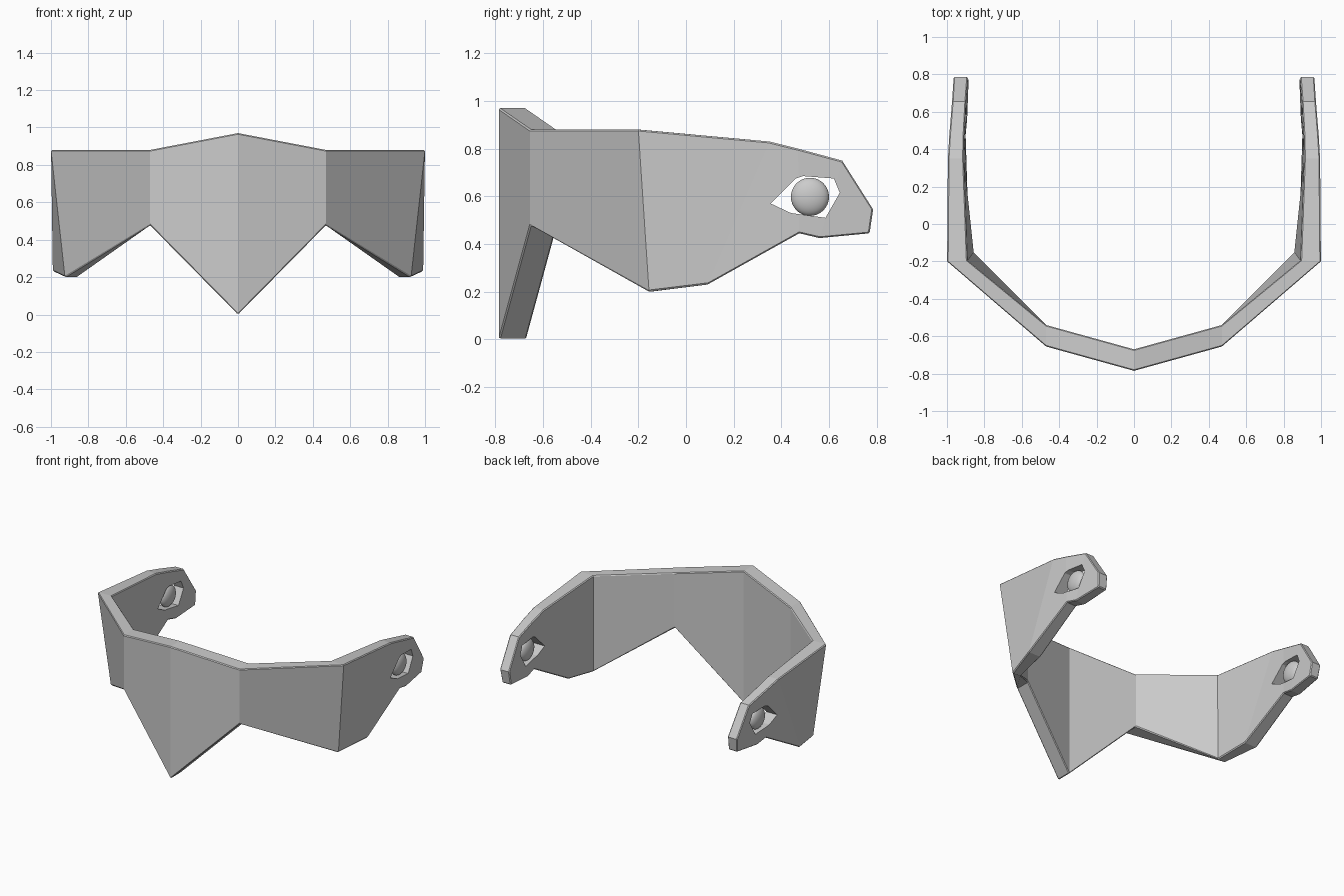
import bpy, bmesh

if "Cube" in bpy.data.objects:
    bpy.data.objects.remove(bpy.data.objects["Cube"])

# Half of the band, from centre front to ear tip: four matching edge chains
outer_top = [(0, -.785, .97), (.47, -.655, .88), (1, -.2, .88), (.995, .35, .83),
             (.988, .47, .80), (.973, .655, .75), (.965, .785, .545)]
outer_low = [(0, -.785, 0), (.47, -.655, .477), (.925, -.155, .2), (.99, .09, .23),
             (.985, .475, .445), (.975, .56, .425), (.955, .77, .445)]
inner_top = [(0, -.67, .97), (.47, -.54, .88), (.89, -.195, .88), (.91, .35, .83),
             (.908, .47, .80), (.898, .655, .75), (.888, .785, .545)]
inner_low = [(0, -.67, 0), (.47, -.54, .477), (.857, -.15, .2), (.888, .09, .23),
             (.9, .475, .445), (.892, .56, .425), (.884, .77, .445)]


def finish(name, bm):
    bmesh.ops.recalc_face_normals(bm, faces=bm.faces)
    me = bpy.data.meshes.new(name)
    bm.to_mesh(me)
    bm.free()
    ob = bpy.data.objects.new(name, me)
    bpy.context.collection.objects.link(ob)
    return ob


# Face band: a four-sided section swept along the chains, both halves
bm = bmesh.new()
for side in (-1, 1):
    rings = [[bm.verts.new((side * x, y, z)) for x, y, z in section]
             for section in zip(outer_top, outer_low, inner_low, inner_top)]
    for a, b in zip(rings, rings[1:]):
        for i in range(4):
            j = (i + 1) % 4
            bm.faces.new((a[i], a[j], b[j], b[i]))
    bm.faces.new(rings[-1])
bmesh.ops.remove_doubles(bm, verts=bm.verts, dist=.0001)
band = finish("face_band", bm)

# Narrow chamfer along the rims only
bev = band.modifiers.new("rim_chamfer", 'BEVEL')
bev.width = .006
bev.segments = 1
bev.limit_method = 'ANGLE'
bev.angle_limit = 1.1

# Pivot windows: one prism through both ears
window = [(.355, .57), (.46, .675), (.49, .685), (.62, .675),
          (.645, .615), (.585, .51), (.44, .53)]
bm = bmesh.new()
ends = [[bm.verts.new((x, y, z)) for y, z in window] for x in (-1.3, 1.3)]
for end in ends:
    bm.faces.new(end)
for i in range(len(window)):
    j = (i + 1) % len(window)
    bm.faces.new((ends[0][i], ends[0][j], ends[1][j], ends[1][i]))
cutter = finish("window_cutter", bm)
cutter.hide_render = True
cutter.display_type = 'WIRE'
cut = band.modifiers.new("windows", 'BOOLEAN')
cut.operation = 'DIFFERENCE'
cut.solver = 'EXACT'
cut.object = cutter

# Flattened round studs sitting in the windows
for side, label in ((-1, "left"), (1, "right")):
    bpy.ops.mesh.primitive_uv_sphere_add(segments=32, ring_count=16, radius=.08,
                                         location=(side * .938, .52, .598))
    stud = bpy.context.object
    stud.name = label + "_pivot_stud"
    stud.scale.x = .5
    bpy.ops.object.shade_smooth()
